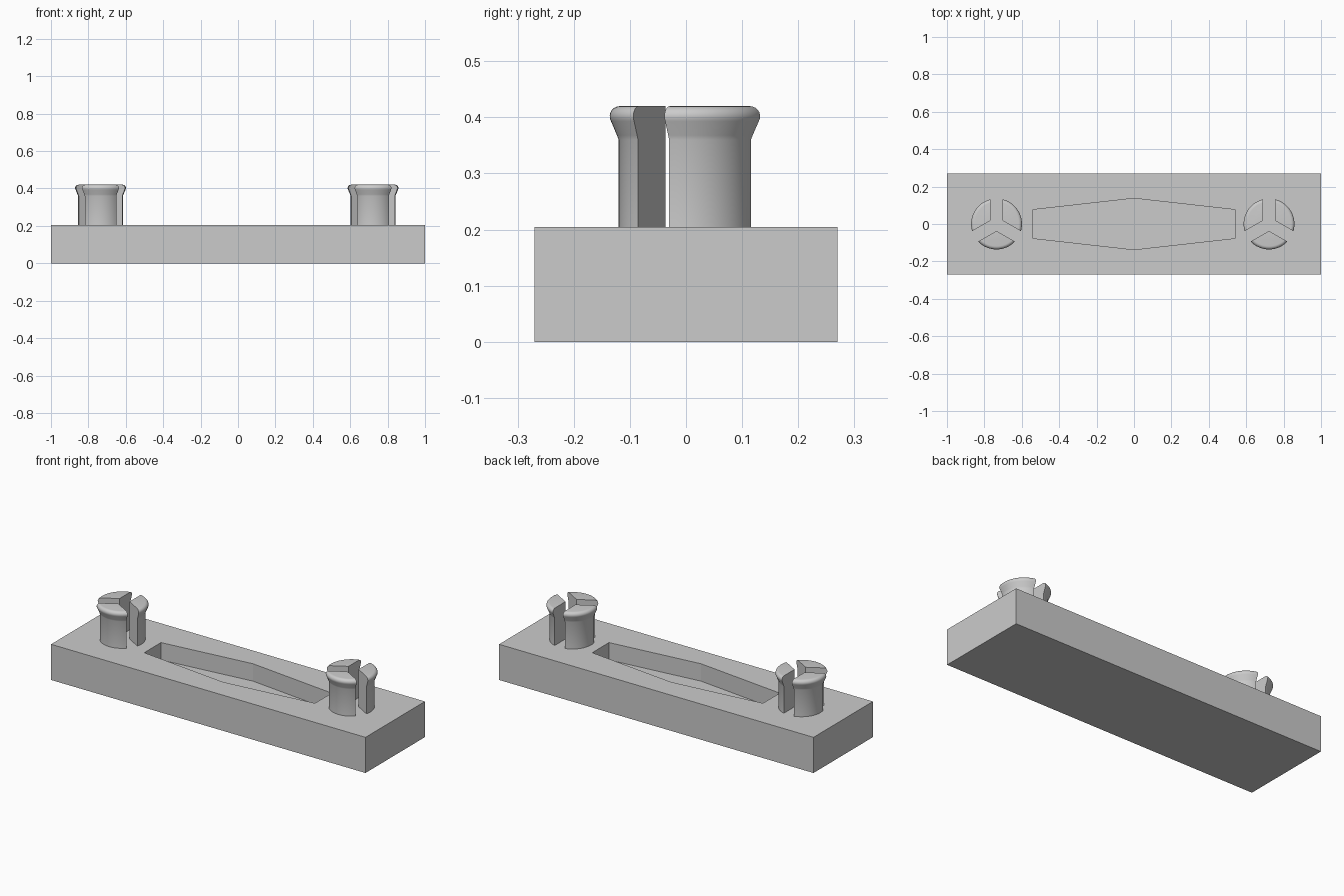
import bpy, bmesh, math

cube = bpy.data.objects.get("Cube")
if cube:
    bpy.data.objects.remove(cube, do_unlink=True)

grey = bpy.data.materials.new("plain grey")
grey.use_nodes = True
colour = (0.6, 0.6, 0.6, 1)
grey.diffuse_color = colour
grey.node_tree.nodes["Principled BSDF"].inputs["Base Color"].default_value = colour

BASE_TOP = 0.205
RECESS_FLOOR = 0.105


def make_object(name, bm):
    bmesh.ops.recalc_face_normals(bm, faces=bm.faces)
    mesh = bpy.data.meshes.new(name)
    bm.to_mesh(mesh)
    bm.free()
    mesh.materials.append(grey)
    obj = bpy.data.objects.new(name, mesh)
    bpy.context.collection.objects.link(obj)
    return obj


def ring(bm, points, z):
    return [bm.verts.new((x, y, z)) for x, y in points]


def bridge(bm, lower, upper):
    n = len(lower)
    for i in range(n):
        j = (i + 1) % n
        bm.faces.new((lower[i], lower[j], upper[j], upper[i]))


def six_points(half_x, end_y, middle_y):
    return [(-half_x, -end_y), (0, -middle_y), (half_x, -end_y),
            (half_x, end_y), (0, middle_y), (-half_x, end_y)]


# Base block with a blind six-sided recess in its top
bm = bmesh.new()
outer = six_points(1, 0.27, 0.27)
pocket = six_points(0.543, 0.076, 0.137)
rings = [ring(bm, outer, 0), ring(bm, outer, BASE_TOP),
         ring(bm, pocket, BASE_TOP), ring(bm, pocket, RECESS_FLOOR)]
for a, b in zip(rings, rings[1:]):
    bridge(bm, a, b)
bm.faces.new(rings[0])
bm.faces.new(rings[-1])
bmesh.ops.dissolve_limit(bm, angle_limit=0.01, verts=[], edges=[
    e for e in bm.edges if all(v in rings[0] + rings[1] for v in e.verts)])
make_object("base_block", bm)

# Peg outline: straight stem, flared lip, rounded rim
SLOT_HALF = 0.032
LIP_R, LIP_Z, ROUND = 0.118, 0.402, 0.018
profile = [(0.12, BASE_TOP), (0.12, 0.36), (0.123, 0.368)]
for i in range(8):
    a = math.radians(-30 + 120 * i / 7)
    profile.append((LIP_R + ROUND * math.cos(a), LIP_Z + ROUND * math.sin(a)))


def peg_prong(name, centre_x, middle):
    """One third of a peg, bounded by two parallel-sided slots."""
    bm = bmesh.new()
    apex = SLOT_HALF / math.sin(math.radians(60))
    levels = []
    for r, z in profile:
        span = math.radians(60) - math.asin(SLOT_HALF / r)
        points = [(centre_x + apex * math.cos(middle), apex * math.sin(middle))]
        for i in range(17):
            a = middle + span * (i / 8 - 1)
            points.append((centre_x + r * math.cos(a), r * math.sin(a)))
        levels.append(ring(bm, points, z))
    for a, b in zip(levels, levels[1:]):
        bridge(bm, a, b)
    bm.faces.new(levels[0])
    bm.faces.new(levels[-1])
    obj = make_object(name, bm)
    bpy.ops.object.select_all(action='DESELECT')
    obj.select_set(True)
    bpy.context.view_layer.objects.active = obj
    bpy.ops.object.shade_smooth_by_angle(angle=math.radians(35))


# Two split pegs, three prongs each
for side, x in (("right", -0.735), ("left", 0.722)):
    for label, degrees in (("front", 270), ("left", 30), ("right", 150)):
        peg_prong(f"{side}_peg_{label}_prong", x, math.radians(degrees))
